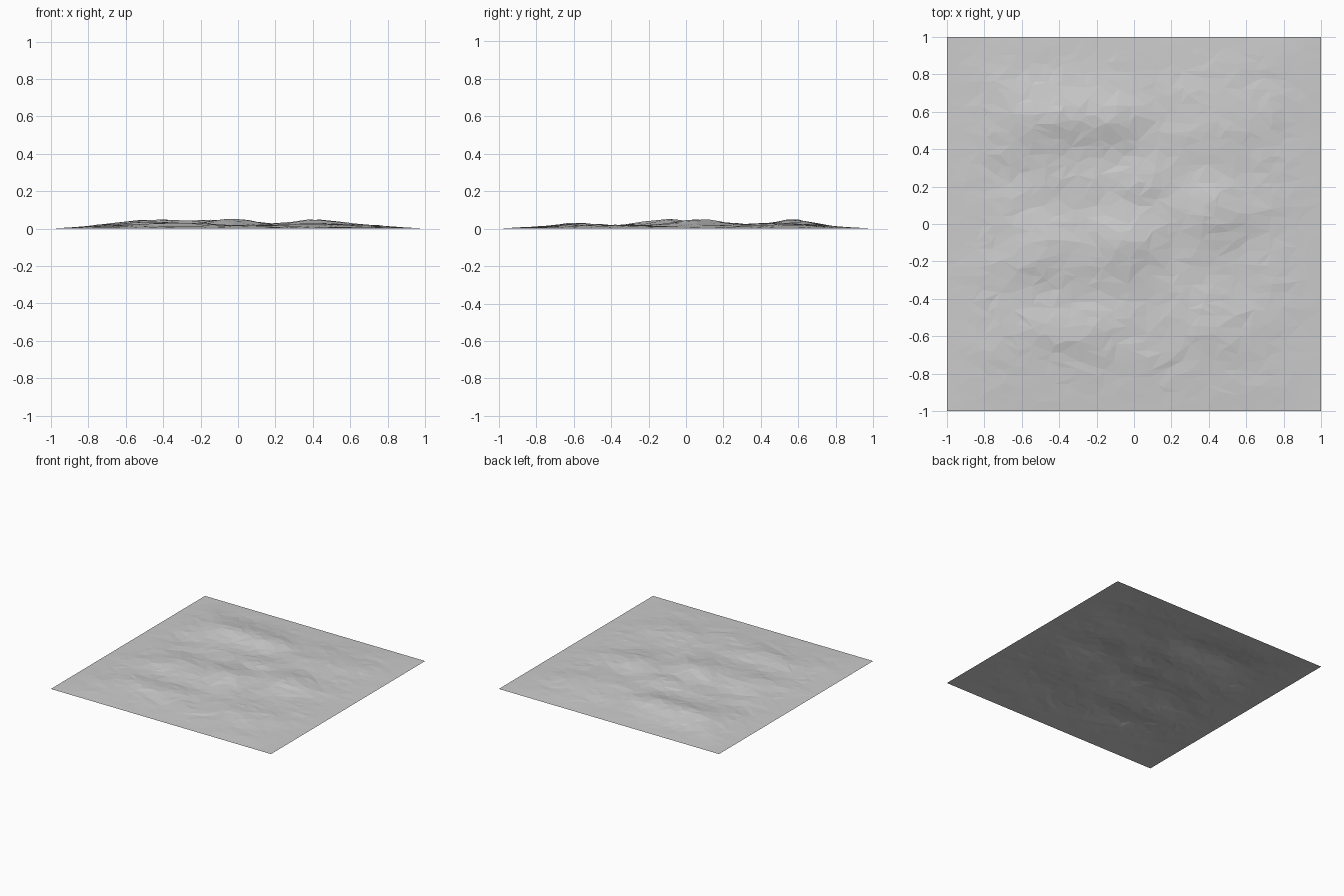
import bpy, bmesh, math, random
from mathutils import Vector, noise

cube = bpy.data.objects.get("Cube")
if cube:
    bpy.data.objects.remove(cube, do_unlink=True)

random.seed(7)
COLS, ROWS = 22, 44

# Hills: centre x, centre y, height, radius x, radius y
HILLS = [
    (-0.46, 0.57, 0.036, 0.26, 0.15),
    (-0.10, 0.56, 0.024, 0.16, 0.13),
    (0.40, 0.52, 0.018, 0.28, 0.18),
    (-0.02, -0.10, 0.036, 0.18, 0.19),
    (-0.46, -0.13, 0.026, 0.20, 0.14),
    (0.42, 0.06, 0.034, 0.18, 0.20),
    (0.08, 0.22, 0.015, 0.20, 0.12),
    (-0.32, -0.58, 0.018, 0.30, 0.12),
    (0.45, -0.50, 0.014, 0.24, 0.16),
]


def edge_fade(t):
    return min(1.0, (1.0 - abs(t)) / 0.28)


def height(x, y):
    z = 0.013 + 0.007 * noise.noise(Vector((x * 3, y * 6, 2.0)))
    for cx, cy, h, rx, ry in HILLS:
        z += h * math.exp(-((x - cx) / rx) ** 2 - ((y - cy) / ry) ** 2)
    z += random.uniform(-0.0025, 0.0025)
    return min(0.051, max(0.0, z * edge_fade(x) * edge_fade(y)))


# Rough ground sheet with an irregular triangulation
bm = bmesh.new()
grid = []
for j in range(ROWS + 1):
    row = []
    for i in range(COLS + 1):
        x, y = 2 * i / COLS - 1, 2 * j / ROWS - 1
        if 0 < i < COLS:
            x += random.uniform(-0.4, 0.4) * 2 / COLS
        if 0 < j < ROWS:
            y += random.uniform(-0.3, 0.3) * 2 / ROWS
        row.append(bm.verts.new((x, y, height(x, y))))
    grid.append(row)

for j in range(ROWS):
    for i in range(COLS):
        a, b = grid[j][i], grid[j][i + 1]
        c, d = grid[j + 1][i + 1], grid[j + 1][i]
        if random.random() < 0.5:
            a, b, c, d = b, c, d, a
        bm.faces.new((a, b, c))
        bm.faces.new((a, c, d))

# Choose the better diagonals so that the facets stay convex
bmesh.ops.beautify_fill(bm, faces=bm.faces[:], edges=[e for e in bm.edges if not e.is_boundary])
bmesh.ops.recalc_face_normals(bm, faces=bm.faces[:])
if sum(f.normal.z for f in bm.faces) < 0:
    bmesh.ops.reverse_faces(bm, faces=bm.faces[:])

mesh = bpy.data.meshes.new("ground")
bm.to_mesh(mesh)
bm.free()
ground = bpy.data.objects.new("ground", mesh)
bpy.context.collection.objects.link(ground)

# Plain grey ground colour
grey = bpy.data.materials.new("ground_grey")
grey.use_nodes = True
colour = (0.6, 0.6, 0.6, 1.0)
grey.diffuse_color = colour
bsdf = next(n for n in grey.node_tree.nodes if n.type == "BSDF_PRINCIPLED")
bsdf.inputs["Base Color"].default_value = colour
bsdf.inputs["Roughness"].default_value = 0.9
mesh.materials.append(grey)
